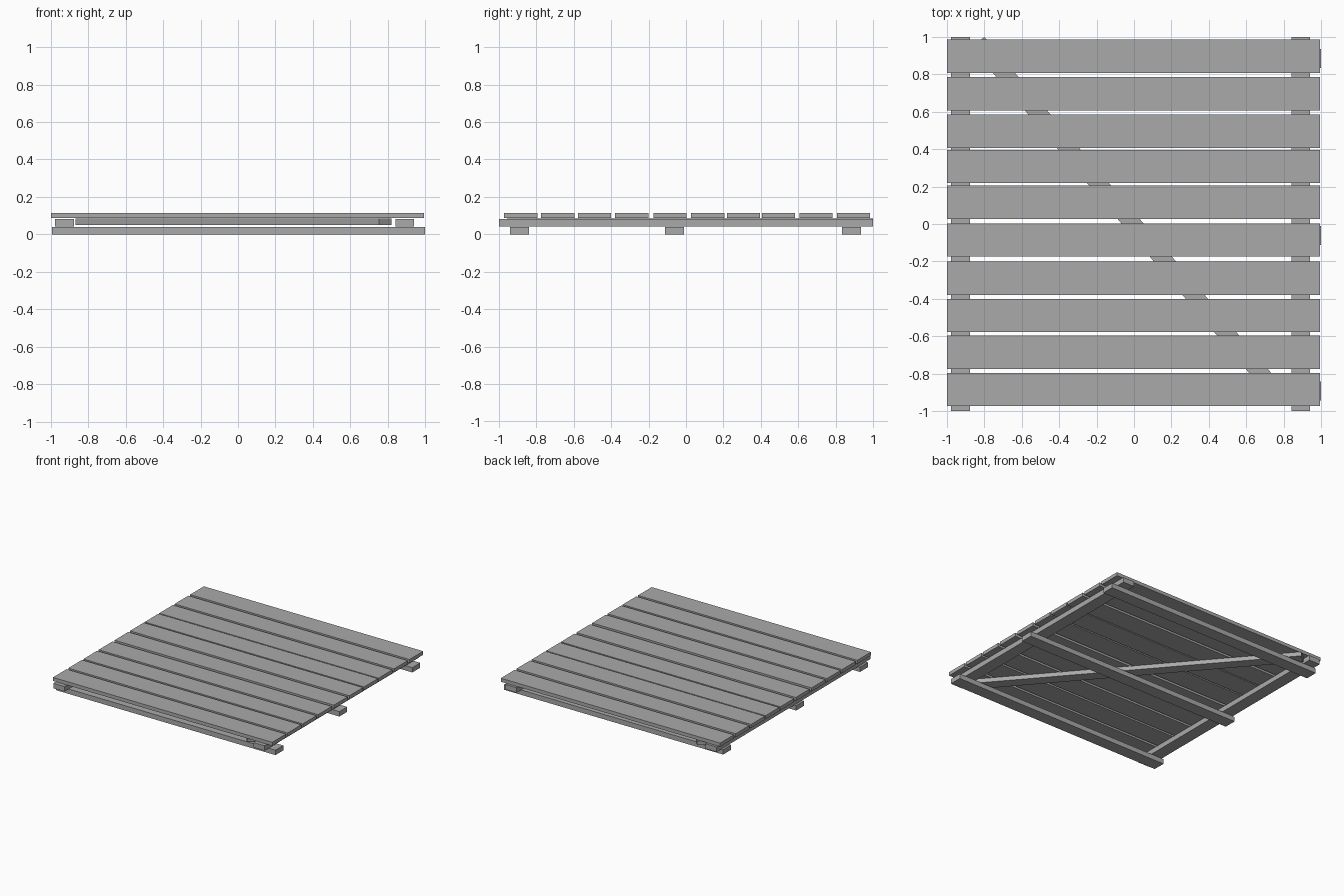
import bpy
from mathutils import Vector, Matrix

cube = bpy.data.objects.get("Cube")
if cube:
    bpy.data.objects.remove(cube, do_unlink=True)

# One weathered grey for all timber
timber = bpy.data.materials.new("timber_grey")
timber.use_nodes = True
GREY = (0.40, 0.40, 0.40, 1)
timber.diffuse_color = GREY
timber.node_tree.nodes["Principled BSDF"].inputs["Base Color"].default_value = GREY


def board(name, x, y, z, angle=0):
    """Box from (min, max) ranges, turned about its own upright axis."""
    ranges = (x, y, z)
    centre = Vector([(a + b) / 2 for a, b in ranges])
    size = Vector([b - a for a, b in ranges])
    bpy.ops.mesh.primitive_cube_add(size=1)
    ob = bpy.context.object
    ob.name = name
    ob.data.transform(Matrix.Diagonal(size).to_4x4())
    ob.location = centre
    ob.rotation_euler.z = angle
    ob.data.materials.append(timber)
    return ob


# Deck slats, slightly uneven spacing
for i, y in enumerate((-.884, -.685, -.489, -.29, -.085, .116, .307, .495, .695, .896)):
    board(f"deck_slat_{i + 1}", (-1, .993), (y - .089, y + .089), (.086, .115))

# Two stringers running front to back
board("right_stringer", (-.978, -.877), (-1, 1), (.042, .083))
board("left_stringer", (.84, .941), (-1, 1), (.042, .083))

# Three runners underneath
for name, y in (("front", -.891), ("middle", -.062), ("back", .885)):
    board(f"{name}_runner", (-.993, 1), (y - .051, y + .051), (0, .04))

# Diagonal brace between the stringers
start, end = Vector((-.834, .97)), Vector((.786, -.927))
span = end - start
mid = (start + end) / 2
half = span.length / 2
board("diagonal_brace", (mid.x - half, mid.x + half), (mid.y - .045, mid.y + .045),
      (.05, .085), -span.angle_signed(Vector((1, 0))) * -1)
